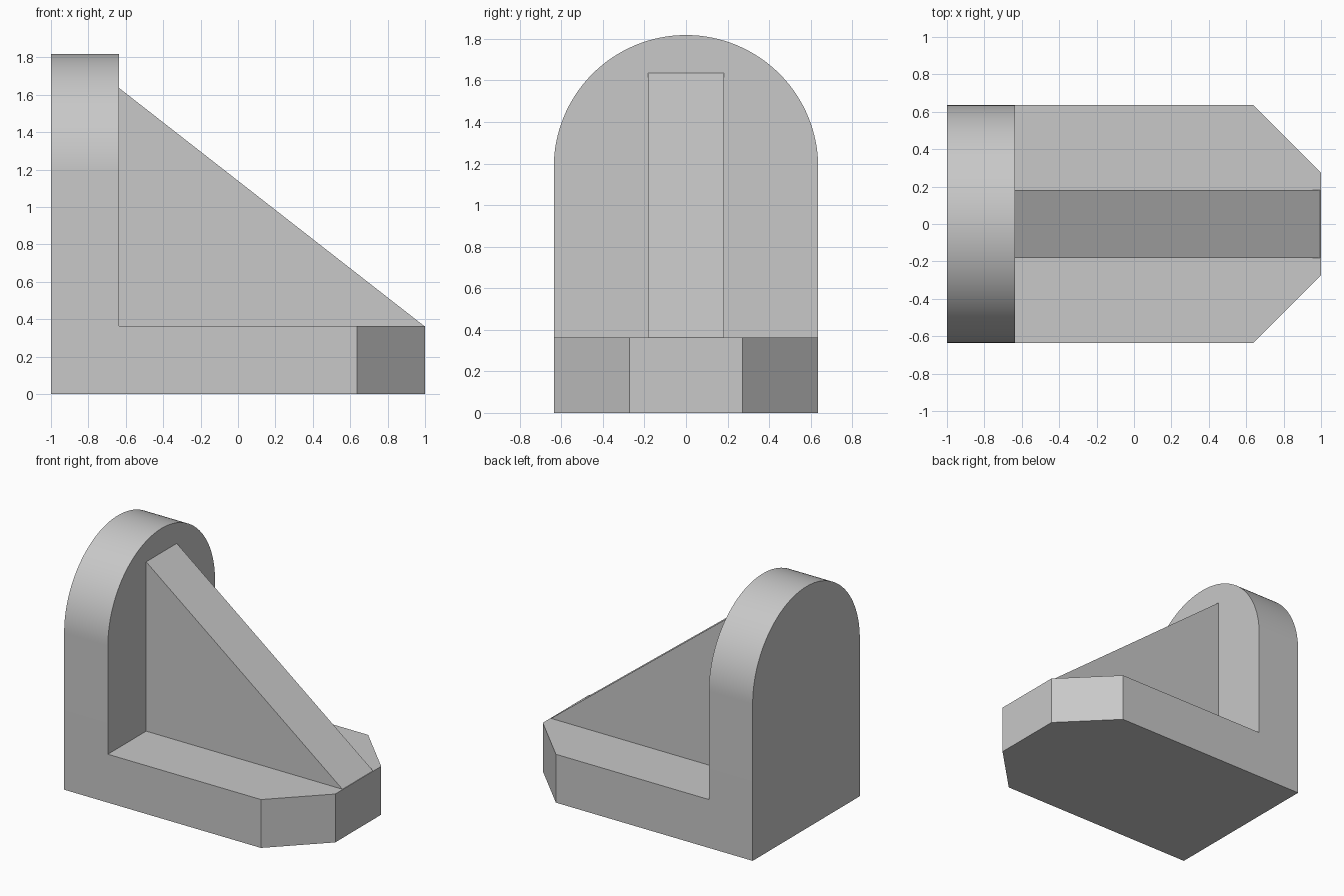
import bpy
import math
from mathutils import Vector

cube = bpy.data.objects.get("Cube")
if cube:
    bpy.data.objects.remove(cube, do_unlink=True)

U = 1 / 11  # design unit: the bracket is 22 units long

grey = bpy.data.materials.new("light grey")
grey.use_nodes = True
colour = (0.58, 0.58, 0.58, 1)
grey.diffuse_color = colour
grey.node_tree.nodes["Principled BSDF"].inputs["Base Color"].default_value = colour


def extrude_profile(name, profile, direction):
    """Solid prism from a closed profile (counter-clockwise seen along -direction)."""
    n = len(profile)
    near = [Vector(p) * U for p in profile]
    far = [p + Vector(direction) * U for p in near]
    faces = [list(range(n))[::-1], list(range(n, 2 * n))]
    faces += [(i, (i + 1) % n, n + (i + 1) % n, n + i) for i in range(n)]
    mesh = bpy.data.meshes.new(name)
    mesh.from_pydata(near + far, [], faces)
    mesh.materials.append(grey)
    obj = bpy.data.objects.new(name, mesh)
    bpy.context.collection.objects.link(obj)
    return obj


# Base plate with two chamfered corners
half = [(-11, -7), (7, -7), (11, -3)]
outline = half + [(x, -y) for x, y in reversed(half)]
extrude_profile("base_plate", [(x, y, 0) for x, y in outline], (0, 0, 4))

# Upright plate with a semicircular top
steps = 64
arch = [(7 * math.cos(math.pi * i / steps), 13 + 7 * math.sin(math.pi * i / steps))
        for i in range(steps + 1)]
outline = [(-7, 4), (7, 4)] + arch
upright = extrude_profile("upright_plate", [(-11, y, z) for y, z in outline], (4, 0, 0))

# Triangular stiffening rib
rib = [(-7, 4), (-7, 18), (10.95, 4)]
extrude_profile("support_rib", [(x, 2, z) for x, z in reversed(rib)], (0, -4, 0))

# Smooth the arch, keep the corners crisp
bpy.ops.object.select_all(action='DESELECT')
upright.select_set(True)
bpy.context.view_layer.objects.active = upright
bpy.ops.object.shade_smooth_by_angle(angle=math.radians(30))

# Make every shell face outward
import bmesh
for obj in bpy.context.collection.objects:
    if obj.type == 'MESH' and obj.name in {"base_plate", "upright_plate", "support_rib"}:
        bm = bmesh.new()
        bm.from_mesh(obj.data)
        bmesh.ops.recalc_face_normals(bm, faces=bm.faces)
        bm.to_mesh(obj.data)
        bm.free()
